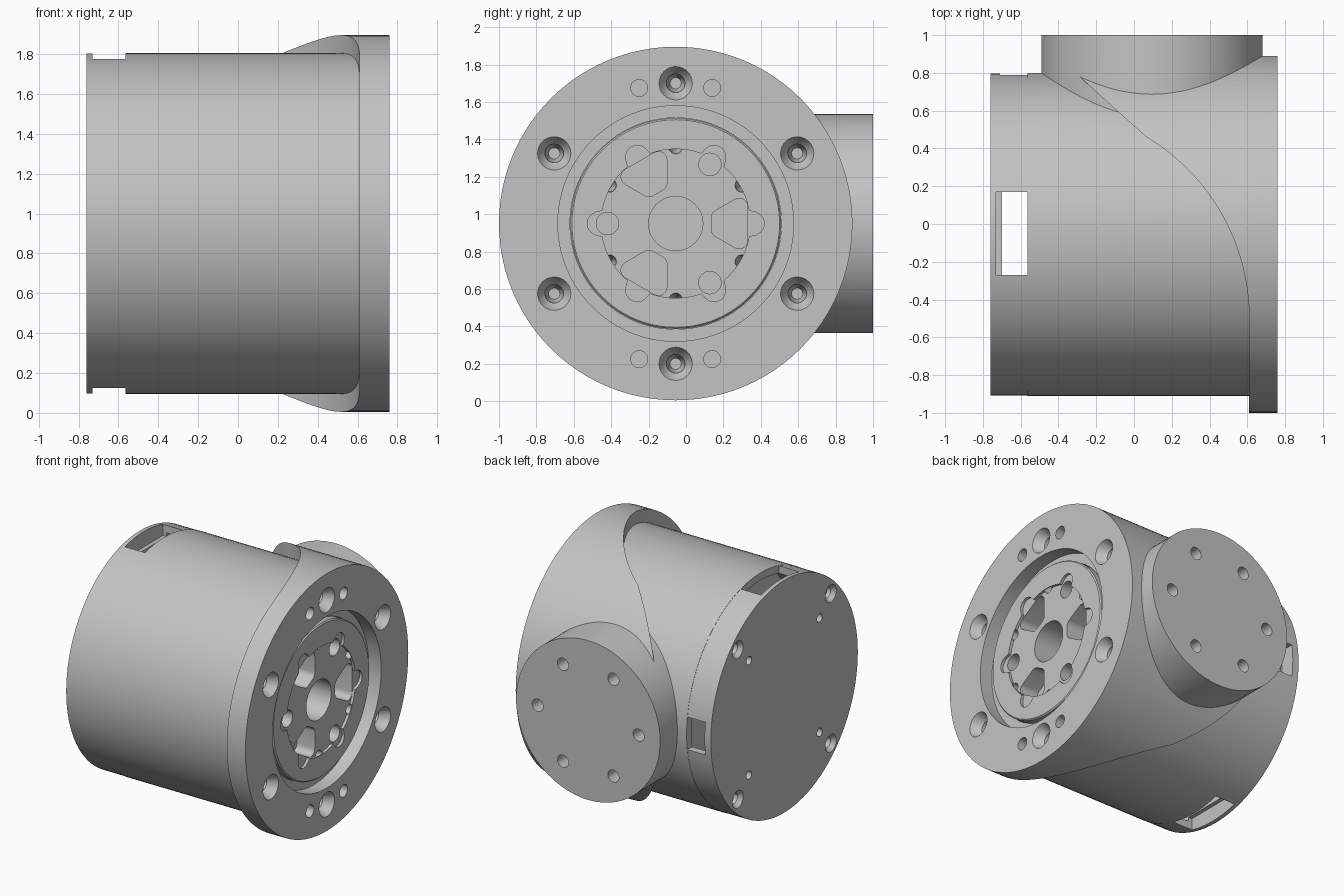
import bpy, bmesh, math
from mathutils import Vector

if "Cube" in bpy.data.objects:
    bpy.data.objects.remove(bpy.data.objects["Cube"])

CY, CZ = -0.055, 0.95          # main axis runs along x through this point
N = 96
TAU = 2 * math.pi

grey = bpy.data.materials.new("plain grey")
grey.diffuse_color = (0.55, 0.55, 0.55, 1)
grey.use_nodes = True
grey.node_tree.nodes["Principled BSDF"].inputs["Base Color"].default_value = grey.diffuse_color


def loft(name, rings):
    """Closed solid through a list of equal-length point rings."""
    bm = bmesh.new()
    rows = [[bm.verts.new(p) for p in ring] for ring in rings]
    n = len(rows[0])
    for a, b in zip(rows, rows[1:]):
        for i in range(n):
            bm.faces.new((a[i], a[(i + 1) % n], b[(i + 1) % n], b[i]))
    bm.faces.new(rows[0])
    bm.faces.new(rows[-1])
    bmesh.ops.recalc_face_normals(bm, faces=bm.faces[:])
    me = bpy.data.meshes.new(name)
    bm.to_mesh(me)
    bm.free()
    me.materials.append(grey)
    ob = bpy.data.objects.new(name, me)
    bpy.context.collection.objects.link(ob)
    return ob


def circle(r, n):
    return [(r * math.cos(TAU * i / n), r * math.sin(TAU * i / n)) for i in range(n)]


def turn_x(name, stations, dy=0, dz=0, n=N):
    """Round solid along x, offset from the main axis; stations are (x, radius)."""
    return loft(name, [[Vector((x, CY + dy + u, CZ + dz + v)) for u, v in circle(r, n)]
                       for x, r in stations])


def turn_y(name, stations, x0, z0, n=N):
    return loft(name, [[Vector((x0 + u, y, z0 + v)) for u, v in circle(r, n)]
                       for y, r in stations])


def prism_x(name, pts, x0, x1):
    return loft(name, [[Vector((x, CY + u, CZ + v)) for u, v in pts] for x in (x0, x1)])


def box(name, lo, hi):
    xy = [(lo[0], lo[1]), (hi[0], lo[1]), (hi[0], hi[1]), (lo[0], hi[1])]
    return loft(name, [[Vector((x, y, z)) for x, y in xy] for z in (lo[2], hi[2])])


def boolean(target, other, op='DIFFERENCE'):
    m = target.modifiers.new("bool", 'BOOLEAN')
    m.operation, m.object, m.solver = op, other, 'EXACT'
    bpy.context.view_layer.objects.active = target
    bpy.ops.object.modifier_apply(modifier=m.name)
    bpy.data.objects.remove(other, do_unlink=True)


def polar(r, deg):
    a = math.radians(deg)
    return r * math.cos(a), r * math.sin(a)


# main housing: barrel, wide flange with swept shoulder, side port
housing = turn_x("housing", [(-0.565, 0.855), (0.70, 0.855)])
flange = turn_x("flange", [(-0.5, 0.945), (0.76, 0.945)])
sweep = [(0.9, -1.2), (0.61, -1.2)]
sweep += [(-0.51 + 1.12 * math.cos(math.radians(a)), -0.5 + 1.12 * math.sin(math.radians(a)))
          for a in [59 * i / 24 for i in range(25)]]
sweep += [(-0.08, 0.59), (-0.31, 0.80), (-0.45, 1.2), (0.9, 1.2)]
boolean(flange, loft("sweep", [[Vector((x, y, z)) for x, y in sweep] for z in (-0.2, 2.1)]),
        'INTERSECT')
boolean(housing, flange, 'UNION')
boolean(housing, turn_y("port", [(0.1, 0.585), (1.0, 0.585)], 0.095, CZ), 'UNION')

# hollow rear chamber, front bore and rotor seat
boolean(housing, turn_x("chamber", [(-0.7, 0.80), (-0.3, 0.80)]))
boolean(housing, turn_x("bore", [(0.66, 0.63), (0.9, 0.63)]))
boolean(housing, turn_x("seat", [(0.45, 0.565), (0.7, 0.565)]))

# flange screws and dowel holes
for k in range(6):
    dy, dz = polar(0.75, 30 + 60 * k)
    boolean(housing, turn_x("screw", [(0.55, 0.03), (0.60, 0.045), (0.69, 0.05),
                                      (0.70, 0.06), (0.762, 0.09)], dy, dz, 32))
for sy in (-1, 1):
    for sz in (-1, 1):
        boolean(housing, turn_x("dowel", [(0.62, 0.045), (0.8, 0.045)],
                                0.195 * sy, 0.725 * sz, 32))

# port mounting holes
for k in range(6):
    dx, dz = polar(0.41, 60 * k)
    boolean(housing, turn_y("port_hole", [(0.85, 0.045), (1.1, 0.045)],
                            0.095 + dx, CZ + dz, 32))

# rear cap with windows and screw holes
cap = turn_x("rear_cap", [(-0.76, 0.853), (-0.565, 0.853)])
boolean(cap, turn_x("cap_hollow", [(-0.70, 0.80), (-0.5, 0.80)]))
for s in (-1, 1):
    z = sorted((CZ + s * 0.74, CZ + s * 1.0))
    boolean(cap, box("window", (-0.73, CY + 0.005 - 0.22, z[0]), (-0.5, CY + 0.005 + 0.22, z[1])))
boolean(cap, box("side_window", (-0.71, CY + 0.74, CZ - 0.12), (-0.5, CY + 1.0, CZ + 0.12)))
for sy in (-1, 1):
    for sz in (-1, 1):
        boolean(cap, turn_x("cap_screw", [(-0.762, 0.065), (-0.73, 0.04), (-0.69, 0.04)],
                            0.54 * sy, 0.55 * sz, 32))
        boolean(cap, turn_x("cap_pin", [(-0.8, 0.03), (-0.69, 0.03)],
                            0.41 * sy, 0.42 * sz, 24))

# rotor plate with lobed pocket
rotor = turn_x("rotor_plate", [(0.46, 0.563), (0.707, 0.563), (0.715, 0.555)])
lobed = []
for i in range(180):
    a = TAU * i / 180
    off = (a - math.pi / 6 + math.pi / 6) % (math.pi / 3) - math.pi / 6
    r, s = 0.398, 0.41 * math.sin(off)
    if abs(s) < 0.063:
        r = max(r, 0.41 * math.cos(off) + math.sqrt(0.063 ** 2 - s * s))
    lobed.append((r * math.cos(a + math.pi / 6), r * math.sin(a + math.pi / 6)))
boolean(rotor, prism_x("pocket", lobed, 0.695, 0.8))
boolean(rotor, turn_x("centre_bore", [(0.5, 0.145), (0.8, 0.145)], n=64))


def rounded(corners, r, steps=6):
    """Convex polygon (counter-clockwise corner centres) grown by radius r."""
    out, n = [], len(corners)
    for i, c in enumerate(corners):
        p, q = corners[i - 1], corners[(i + 1) % n]
        a0 = math.atan2(c[1] - p[1], c[0] - p[0]) - math.pi / 2
        a1 = math.atan2(q[1] - c[1], q[0] - c[0]) - math.pi / 2
        d = (a1 - a0) % TAU
        out += [(c[0] + r * math.cos(a0 + d * j / steps), c[1] + r * math.sin(a0 + d * j / steps))
                for j in range(steps + 1)]
    return out


slot = rounded([(0.235, -0.03), (0.34, -0.09), (0.34, 0.09), (0.235, 0.03)], 0.045)
for k in range(3):
    t = TAU * k / 3
    pts = [(u * math.cos(t) - v * math.sin(t), u * math.sin(t) + v * math.cos(t)) for u, v in slot]
    boolean(rotor, prism_x("slot", pts, 0.55, 0.8))
    boolean(rotor, turn_x("round_hole", [(0.55, 0.06), (0.8, 0.06)],
                          *polar(0.365, 60 + 120 * k), 32))
for k in range(6):
    boolean(rotor, turn_x("tapped_hole", [(0.56, 0.012), (0.60, 0.028), (0.68, 0.034), (0.71, 0.038)],
                          *polar(0.408, 30 + 60 * k), 24))

# smooth round walls, keep machined edges sharp
bpy.ops.object.select_all(action='DESELECT')
for ob in (housing, cap, rotor):
    ob.select_set(True)
bpy.context.view_layer.objects.active = housing
bpy.ops.object.shade_smooth_by_angle(angle=math.radians(25))
